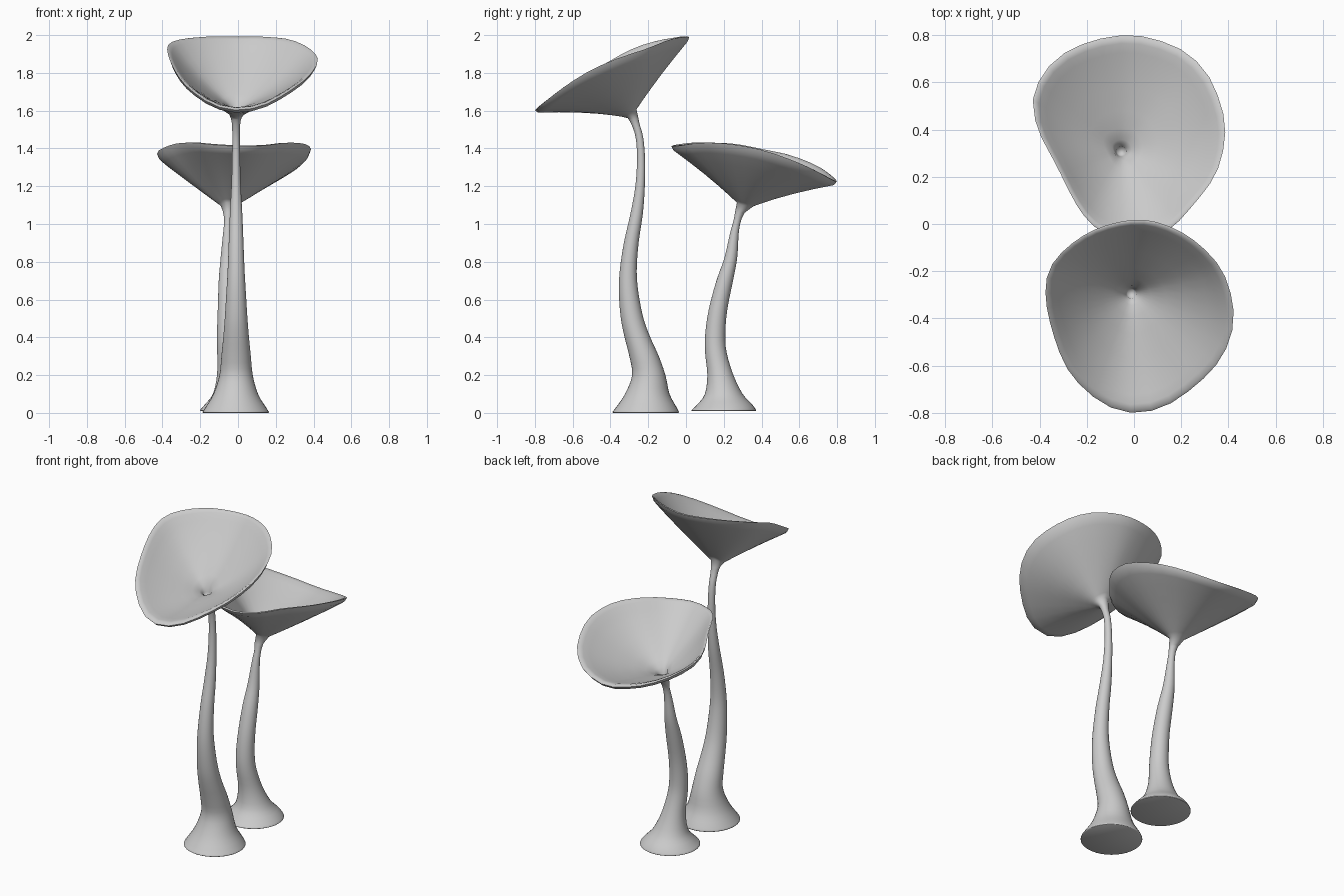
import bpy, bmesh, math
from mathutils import Vector

N = 36  # sides of every ring
ANG = [2 * math.pi * i / N for i in range(N)]


def spline(pts, steps, closed=False):
    """Smooth curve through points of any dimension."""
    n, out = len(pts), []
    get = (lambda i: Vector(pts[i % n])) if closed else (lambda i: Vector(pts[max(0, min(n - 1, i))]))
    for i in range(n if closed else n - 1):
        a, b, c, d = (get(i + k) for k in (-1, 0, 1, 2))
        for s in range(steps):
            t = s / steps
            out.append(b + (c - a) * t / 2 + (2 * a - 5 * b + 4 * c - d) * t * t / 2
                       + (3 * b - a - 3 * c + d) * t ** 3 / 2)
    if not closed:
        out.append(get(n - 1))
    return out


def circle(x, y, z, r):
    return [Vector((x + r * math.cos(a), y + r * math.sin(a), z)) for a in ANG]


def mushroom(name, stem, apex, rim):
    apex = Vector(apex)
    # resample the rim at even angles around the funnel centre
    dense = spline(rim, 40, True)
    dirs = [(math.atan2(p.y - apex.y, p.x - apex.x), p) for p in dense]
    edge = [min(dirs, key=lambda d: 1 - math.cos(d[0] - a))[1] for a in ANG]

    def funnel(t, z):
        # the flanks of the cap belly downwards, front and back stay straight
        belly = 0.032 * (4 * t * (1 - t)) ** 0.7
        return [apex.lerp(p, t) + Vector((0, 0, z - belly * math.cos(a) ** 2)) for p, a in zip(edge, ANG)]

    # stem, then underside of the cap
    rings = [circle(*p) for p in spline(stem, 3)]
    rings += [funnel(t, -0.045 * (1 - t) ** 2.5 - 0.014 * t)
              for t in (0.1, 0.15, 0.22, 0.35, 0.55, 0.75, 0.9, 0.97)]
    # rounded lip, then inside of the cap
    rings += [funnel(1, 0)]
    rings += [funnel(t, z) for t, z in ((.975, .012), (.93, .015), (.85, .013), (.75, .01),
                                        (.55, .008), (.35, .01), (.2, .01), (.1, .005))]
    # small pit at the centre
    rings += [circle(apex.x, apex.y, apex.z - 0.005, 0.022),
              circle(apex.x, apex.y, apex.z - 0.035, 0.016)]

    bm = bmesh.new()
    loops = [[bm.verts.new(p) for p in ring] for ring in rings]
    for a, b in zip(loops, loops[1:]):
        for i in range(N):
            j = (i + 1) % N
            bm.faces.new((a[i], a[j], b[j], b[i]))
    bm.faces.new(loops[0][::-1])
    bm.faces.new(loops[-1])
    bmesh.ops.recalc_face_normals(bm, faces=bm.faces)
    mesh = bpy.data.meshes.new(name)
    bm.to_mesh(mesh)
    bm.free()
    ob = bpy.data.objects.new(name, mesh)
    bpy.context.collection.objects.link(ob)
    bpy.ops.object.select_all(action='DESELECT')
    ob.select_set(True)
    bpy.context.view_layer.objects.active = ob
    bpy.ops.object.shade_smooth_by_angle(angle=math.radians(80))


# tall front mushroom: stem rows are x, y, z, radius
mushroom("tall_mushroom",
         [(-.012, -.213, 0, .172), (-.012, -.213, .006, .175), (-.012, -.21, .03, .16),
          (-.012, -.205, .1, .118),
          (-.01, -.197, .2, .088), (-.01, -.222, .3, .078), (-.01, -.257, .4, .068),
          (-.01, -.285, .5, .06), (-.01, -.303, .63, .052), (-.01, -.306, .75, .045),
          (-.01, -.29, .9, .039), (-.01, -.262, 1.05, .033), (-.01, -.243, 1.2, .025),
          (-.01, -.238, 1.35, .021), (-.01, -.247, 1.46, .02), (-.01, -.268, 1.53, .022),
          (-.01, -.28, 1.56, .028)],
         (-.012, -.293, 1.605),
         [(0, .018, 1.99), (.15, -.01, 1.99), (.28, -.09, 1.975), (.38, -.21, 1.928),
          (.423, -.38, 1.87), (.39, -.53, 1.80), (.3, -.65, 1.722), (.14, -.768, 1.63),
          (-.01, -.8, 1.603), (-.14, -.755, 1.635), (-.265, -.64, 1.722), (-.335, -.49, 1.812),
          (-.375, -.3, 1.92), (-.34, -.16, 1.968), (-.19, -.035, 1.99)])

# short rear mushroom
mushroom("short_mushroom",
         [(-.03, .2, .01, .167), (-.03, .2, .016, .17), (-.03, .205, .045, .145),
          (-.033, .2, .1, .1),
          (-.042, .182, .2, .069), (-.053, .158, .32, .057), (-.058, .155, .42, .053),
          (-.058, .17, .55, .049), (-.058, .205, .7, .044), (-.058, .237, .82, .034),
          (-.056, .256, .95, .023), (-.053, .272, 1.02, .02), (-.053, .285, 1.06, .026)],
         (-.055, .308, 1.12),
         [(0, .8, 1.222), (.19, .745, 1.25), (.3, .65, 1.3), (.36, .53, 1.35),
          (.387, .39, 1.395), (.35, .22, 1.425), (.25, .08, 1.43), (.14, -.03, 1.415),
          (0, -.078, 1.412), (-.14, -.03, 1.42), (-.23, .06, 1.43), (-.33, .25, 1.425),
          (-.41, .41, 1.395), (-.425, .55, 1.365), (-.34, .69, 1.31), (-.19, .772, 1.255)])
